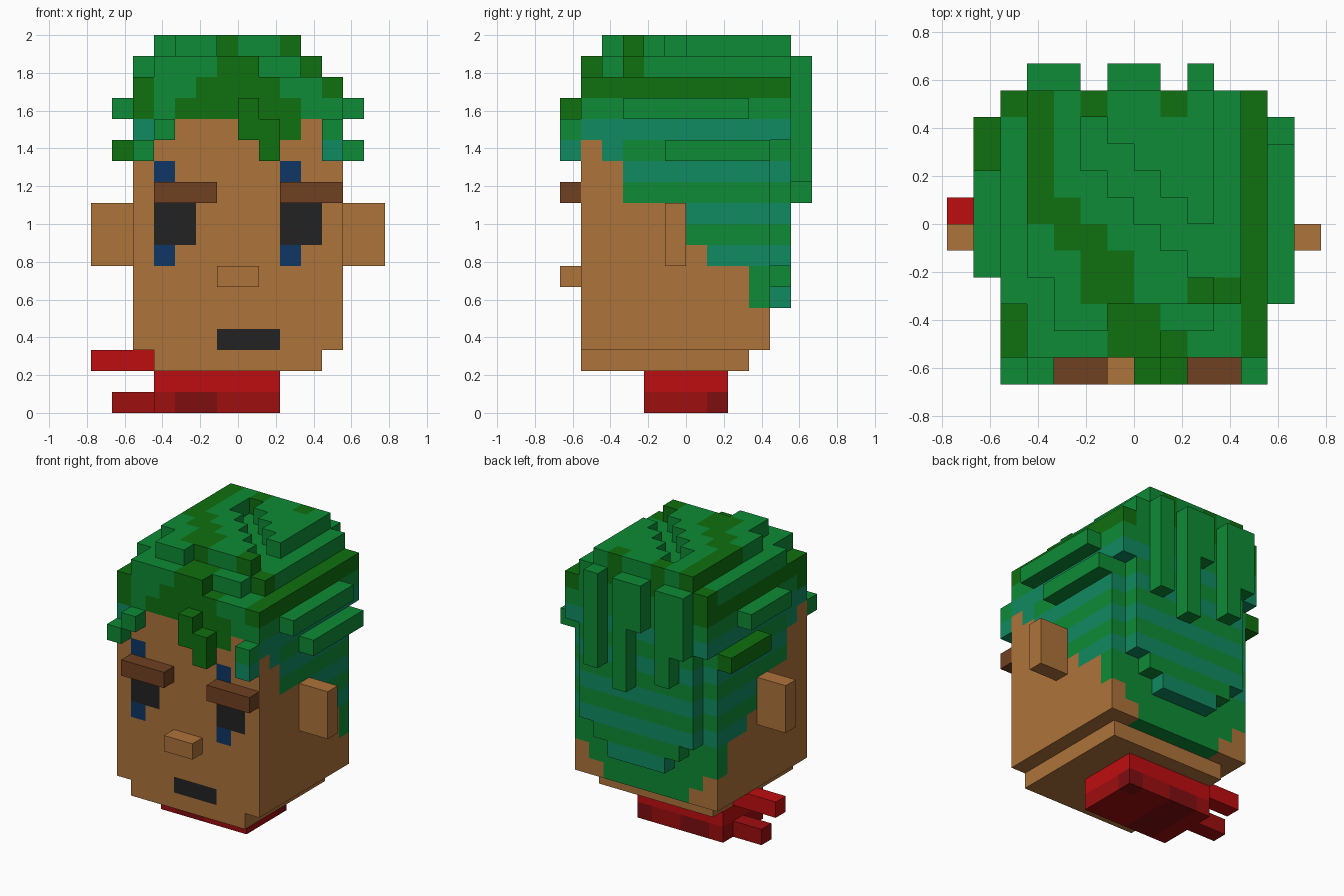
import bpy
import bmesh
from mathutils import Vector

U = 1 / 9  # edge length of one block

cube = bpy.data.objects.get("Cube")
if cube:
    bpy.data.objects.remove(cube, do_unlink=True)

PALETTE = {
    "skin": "AE733A", "hair green": "0E8B36", "hair dark": "10700F",
    "hair teal": "108A60", "brow brown": "704022", "eye black": "222222",
    "eye blue": "0E3664", "scarf red": "BE0D10", "scarf shade": "9E0E0F",
    "scarf deep": "7E0E10",
}
SKIN, GREEN, DARK, TEAL, BROWN, BLACK, BLUE, RED, SHADE, DEEP = PALETTE


def linear(code):
    values = [int(code[i:i + 2], 16) / 255 for i in range(0, 6, 2)]
    return [v / 12.92 if v < 0.04 else ((v + 0.055) / 1.055) ** 2.4 for v in values] + [1]


materials = {}
for label, code in PALETTE.items():
    mat = bpy.data.materials.new(label)
    mat.use_nodes = True
    mat.diffuse_color = linear(code)
    mat.node_tree.nodes["Principled BSDF"].inputs["Base Color"].default_value = linear(code)
    materials[label] = mat

parts = {}


def box(part, colour, x, y, z):
    """Fill a block range, upper ends excluded; later boxes repaint earlier ones."""
    cells = parts.setdefault(part, {})
    for i in range(*x):
        for j in range(*y):
            for k in range(*z):
                cells[i, j, k] = colour


# Head, chin and painted face
box("head", SKIN, (-5, 5), (-5, 4), (3, 14))
box("head", SKIN, (-4, 4), (-5, 3), (2, 3))
for x in (-4, 2):
    box("head", BLUE, (x, x + 1), (-5, -4), (7, 12))
    box("head", BLACK, (x, x + 2), (-5, -4), (8, 10))
box("head", BLACK, (-1, 2), (-5, -4), (3, 4))

# Nose, brows and ears
box("nose", SKIN, (-1, 1), (-6, -5), (6, 7))
box("right_eyebrow", BROWN, (-4, -1), (-6, -5), (10, 11))
box("left_eyebrow", BROWN, (2, 5), (-6, -5), (10, 11))
box("right_ear", SKIN, (-7, -5), (-1, 0), (7, 10))
box("left_ear", SKIN, (5, 7), (-1, 0), (7, 10))

# Scarf with two loose ends
box("scarf", RED, (-4, 2), (-2, 2), (1, 2))
box("scarf", SHADE, (-4, 2), (-2, 2), (0, 1))
box("scarf", DEEP, (-3, -1), (-2, 2), (0, 1))
box("scarf", DEEP, (1, 2), (1, 2), (0, 1))
box("scarf_upper_end", RED, (-7, -4), (0, 1), (2, 3))
box("scarf_lower_end", SHADE, (-6, -4), (0, 1), (0, 1))


# Hair cap: crown height, side hairline and colour rules
def crown(x, y):
    if x == 4:
        return 16
    if x == -5 or x == 3:
        return 17 if y >= -3 else 16
    if y == -5:
        return 16 if x > 0 else 17
    if x == -4:
        return 18 if y >= -2 else 17
    if y == -4:
        return 18 if x < -1 else 17
    if -2 <= x <= 2 and y >= -2 and x + y in (0, 1):
        return 17  # diagonal parting
    return 18


SIDE_START = dict(zip(range(-5, 4), (13, 12, 10, 10, 10, 8, 7, 7, 5)))
BACK_HALF = {5: 2, 6: 3}


def is_hair(x, y, z):
    if z >= 14:
        return z < crown(x, y)
    if y == 4:
        half = 5 if z == 13 else BACK_HALF.get(z, 4)
        return z >= 5 and -half <= x < half
    if x in (-5, 4) and z >= SIDE_START[y]:
        return True
    if y == 3:
        return z >= 5 or -z <= x < z
    return y == -5 and z == 13 and x in (-4, 0, 1, 2)


def in_dark_band(x, y):
    if x == 4 or (x in (2, 3) and y == -3) or (x == -5 and y < -3):
        return True
    if y == 4:
        return x in (-5, -4, -2, 1)
    if y >= 1:
        return x == -4
    left = {0: -4, -1: -3, -2: -2, -3: -2}.get(y, -1)
    return left <= x < left + 2


def hair_colour(x, y, z):
    if z < 14:
        if y == -5 and -5 < x < 4:
            return DARK if x >= 0 else GREEN
        if z == 12 and y == -4:
            return TEAL
        return TEAL if z % 2 and (z >= 7 or y == 4) else GREEN
    if y == -5 and z == 14:
        return DARK if x == -5 or -3 <= x < 3 else GREEN
    if y == -5 and z == 15:
        return DARK if x in (-5, 4) or -2 <= x < 2 else GREEN
    if z == 15 and x in (-5, 4):
        return DARK
    return DARK if z >= 16 and in_dark_band(x, y) else GREEN


hair = parts["hair_cap"] = {}
for x in range(-5, 5):
    for y in range(-5, 5):
        for z in range(3, 18):
            if is_hair(x, y, z):
                hair[x, y, z] = hair_colour(x, y, z)
                parts["head"].pop((x, y, z), None)

# Fringe tufts
box("right_fringe", GREEN, (-5, -4), (-6, -5), (12, 13))
box("right_fringe", GREEN, (-4, -3), (-6, -5), (13, 14))
box("middle_fringe", DARK, (0, 1), (-6, -5), (13, 15))
box("middle_fringe", DARK, (1, 2), (-6, -5), (12, 14))
box("left_fringe", GREEN, (4, 5), (-6, -5), (13, 14))
box("left_fringe", TEAL, (4, 5), (-6, -5), (12, 13))

# Side locks
box("left_upper_lock", GREEN, (5, 6), (-3, 3), (14, 15))
box("left_lower_lock", GREEN, (5, 6), (-1, 4), (12, 13))
box("right_upper_lock", GREEN, (-6, -5), (-2, 2), (14, 15))
box("right_lower_lock", DARK, (-6, -5), (0, 4), (12, 13))

# Strands hanging at the back
for x, bottom in ((-4, 13), (-3, 11), (-1, 14), (0, 10), (2, 11)):
    box("back_strands", GREEN, (x, x + 1), (5, 6), (bottom, 17))

# Turn the block sets into meshes, keeping only the outer faces
filled = {cell for cells in parts.values() for cell in cells}
for name, cells in parts.items():
    bm = bmesh.new()
    used = list(dict.fromkeys(cells.values()))
    corners = {}

    def corner(p):
        key = tuple(round(v) for v in p)
        if key not in corners:
            corners[key] = bm.verts.new(Vector(key) * U)
        return corners[key]

    for cell, colour in cells.items():
        for axis in range(3):
            for side in (0, 1):
                step = Vector((0, 0, 0))
                step[axis] = 2 * side - 1
                near = tuple(int(c + s) for c, s in zip(cell, step))
                if near in filled:
                    continue
                a, b = Vector((0, 0, 0)), Vector((0, 0, 0))
                a[(axis + 1) % 3] = b[(axis + 2) % 3] = 1
                start = Vector(cell)
                start[axis] += side
                loop = [start, start + a, start + a + b, start + b]
                if not side:
                    loop.reverse()
                face = bm.faces.new([corner(p) for p in loop])
                face.material_index = used.index(colour)
    mesh = bpy.data.meshes.new(name)
    bm.to_mesh(mesh)
    bm.free()
    for colour in used:
        mesh.materials.append(materials[colour])
    bpy.context.scene.collection.objects.link(bpy.data.objects.new(name, mesh))
